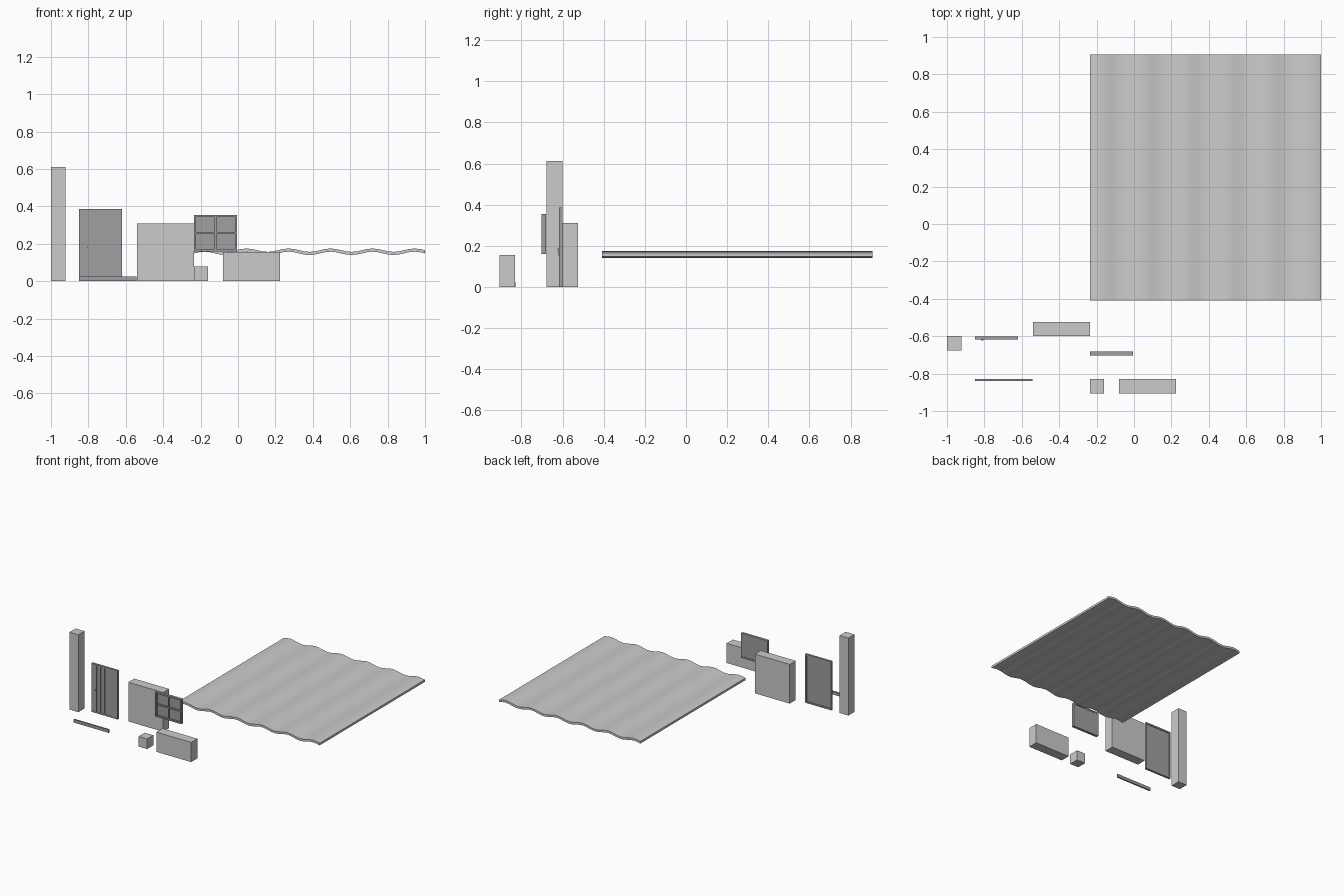
import bpy, math

cube = bpy.data.objects.get("Cube")
if cube:
    bpy.data.objects.remove(cube, do_unlink=True)


def material(name, value):
    m = bpy.data.materials.new(name)
    m.use_nodes = True
    colour = (value, value, value, 1)
    m.diffuse_color = colour
    m.node_tree.nodes["Principled BSDF"].inputs["Base Color"].default_value = colour
    return m


LIGHT = material("light grey", 0.6)
DARK = material("dark grey", 0.35)


def mesh(name, verts, faces, mat):
    me = bpy.data.meshes.new(name)
    me.from_pydata(verts, [], faces)
    me.materials.append(mat)
    ob = bpy.data.objects.new(name, me)
    bpy.context.collection.objects.link(ob)
    return ob


def box(name, x, y, z, mat):
    """Box between the low and high limits on each axis."""
    verts = [(a, b, c) for a in x for b in y for c in z]
    faces = [(0, 1, 3, 2), (4, 6, 7, 5), (0, 4, 5, 1),
             (2, 3, 7, 6), (0, 2, 6, 4), (1, 5, 7, 3)]
    return mesh(name, verts, faces, mat)


def frame(name, x, y, z, w):
    """Rectangular frame of four bars of width w."""
    for side, xs in (("right", (x[0], x[0] + w)), ("left", (x[1] - w, x[1]))):
        box(f"{name}_{side}", xs, y, z, DARK)
    inner = (x[0] + w, x[1] - w)
    for side, zs in (("bottom", (z[0], z[0] + w)), ("top", (z[1] - w, z[1]))):
        box(f"{name}_{side}", inner, y, zs, DARK)


# Plain building blocks
box("pillar", (-1, -0.923), (-0.677, -0.6), (0, 0.612), LIGHT)
box("wall_block", (-0.54, -0.235), (-0.6, -0.525), (0, 0.31), LIGHT)
box("small_block", (-0.235, -0.16), (-0.907, -0.83), (0, 0.08), LIGHT)
box("low_wall_block", (-0.08, 0.225), (-0.907, -0.83), (0, 0.156), LIGHT)
box("trim_board", (-0.85, -0.543), (-0.84, -0.829), (0, 0.025), DARK)

# Door: frame, backing, planks and handle
frame("door_frame", (-0.85, -0.62), (-0.618, -0.601), (0, 0.385), 0.012)
box("door_backing", (-0.838, -0.632), (-0.613, -0.607), (0.012, 0.373), DARK)
planks = 6
step = 0.206 / planks
for i in range(planks):
    left = -0.838 + i * step
    box(f"door_plank_{i + 1}", (left + 0.001, left + step - 0.001),
        (-0.616, -0.612), (0.012, 0.373), DARK)
box("door_handle_plate", (-0.818, -0.806), (-0.619, -0.615), (0.15, 0.19), DARK)
box("door_handle", (-0.816, -0.804), (-0.624, -0.618), (0.178, 0.186), DARK)

# Window: frame, crossing bars and pane
frame("window_frame", (-0.235, -0.005), (-0.702, -0.681), (0.16, 0.355), 0.011)
box("window_pane", (-0.224, -0.016), (-0.689, -0.684), (0.171, 0.344), DARK)
box("window_upright", (-0.125, -0.115), (-0.699, -0.687), (0.171, 0.344), DARK)
for side, xs in (("right", (-0.224, -0.125)), ("left", (-0.115, -0.016))):
    box(f"window_crossbar_{side}", xs, (-0.699, -0.687), (0.253, 0.263), DARK)

# Corrugated roof: a wave profile extruded from front to back
X0, X1, WAVES, STEPS = -0.235, 1.0, 5.5, 44
Y0, Y1 = -0.408, 0.907
top = []
for i in range(STEPS + 1):
    t = i / STEPS
    top.append((X0 + (X1 - X0) * t, 0.166 + 0.009 * math.sin(math.tau * WAVES * t)))
profile = top + [(x, z - 0.017) for x, z in reversed(top)]
n = len(profile)
verts = [(x, y, z) for y in (Y0, Y1) for x, z in profile]
faces = [(i, i + n, (i + 1) % n + n, (i + 1) % n) for i in range(n)]
for i in range(STEPS):
    j = n - 1 - i
    faces.append((i, i + 1, j - 1, j))
    faces.append((i + n, j + n, j - 1 + n, i + 1 + n))
roof = mesh("corrugated_roof", verts, faces, LIGHT)

# Consistent outward normals, then smooth the waves only
import bmesh
bm = bmesh.new()
bm.from_mesh(roof.data)
bmesh.ops.recalc_face_normals(bm, faces=bm.faces)
bm.to_mesh(roof.data)
bm.free()
bpy.ops.object.select_all(action="DESELECT")
roof.select_set(True)
bpy.context.view_layer.objects.active = roof
bpy.ops.object.shade_smooth_by_angle(angle=math.radians(45))
